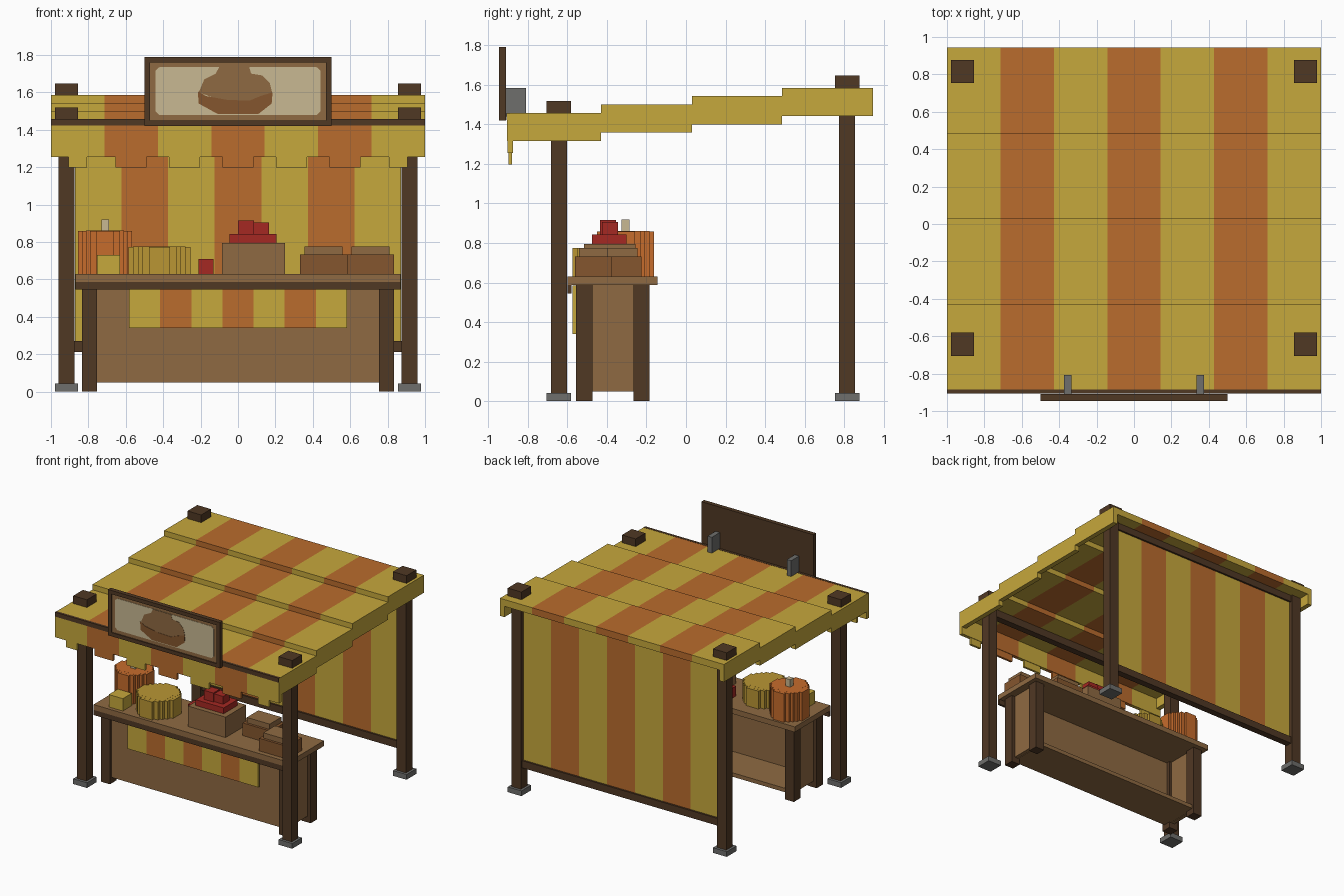
import bpy, bmesh
from mathutils import Vector

cube = bpy.data.objects.get("Cube")
if cube:
    bpy.data.objects.remove(cube, do_unlink=True)


def material(name, r, g, b):
    lin = [(c / 255 / 12.92) if c < 10 else ((c / 255 + 0.055) / 1.055) ** 2.4 for c in (r, g, b)]
    m = bpy.data.materials.new(name)
    m.use_nodes = True
    m.diffuse_color = (*lin, 1)
    m.node_tree.nodes["Principled BSDF"].inputs["Base Color"].default_value = (*lin, 1)
    return m


YELLOW = material("yellow cloth", 198, 168, 60)
ORANGE = material("orange cloth", 186, 108, 45)
DARK = material("dark wood", 80, 56, 36)
WOOD = material("light wood", 143, 106, 66)
CRATE = material("crate wood", 133, 86, 46)
STONE = material("grey stone", 110, 110, 108)
CREAM = material("cream", 200, 184, 146)
RED = material("red fruit", 165, 40, 34)
PUMPKIN = material("pumpkin orange", 198, 108, 44)
CHEESE = material("wheel gold", 186, 150, 52)


def finish(name, bm, *mats):
    me = bpy.data.meshes.new(name)
    bm.to_mesh(me)
    bm.free()
    for m in mats:
        me.materials.append(m)
    ob = bpy.data.objects.new(name, me)
    bpy.context.collection.objects.link(ob)
    return ob


def add_box(bm, x, y, z):
    """Add a box given (min, max) pairs."""
    verts = bmesh.ops.create_cube(bm, size=1)["verts"]
    for v in verts:
        v.co = Vector([(r[0] + r[1]) / 2 + c * (r[1] - r[0]) for r, c in zip((x, y, z), v.co)])


def box(name, x, y, z, mat):
    bm = bmesh.new()
    add_box(bm, x, y, z)
    return finish(name, bm, mat)


def striped(name, half, y, z, count=7):
    """Box across x, cut into equal stripes of alternating cloth."""
    bm = bmesh.new()
    add_box(bm, (-half, half), y, z)
    step = 2 * half / count
    for i in range(1, count):
        bmesh.ops.bisect_plane(bm, geom=bm.verts[:] + bm.edges[:] + bm.faces[:],
                               plane_co=(-half + i * step, 0, 0), plane_no=(1, 0, 0))
    for f in bm.faces:
        pos = (f.calc_center_median().x + half) / step
        f.material_index = min(max(int(pos), 0), count - 1) % 2
    return finish(name, bm, YELLOW, ORANGE)


def prism(name, points, y0, y1, mat):
    """Extrude an outline in the front plane."""
    bm = bmesh.new()
    face = bm.faces.new([bm.verts.new((x, y0, z)) for x, z in points])
    ext = bmesh.ops.extrude_face_region(bm, geom=[face])["geom"]
    bmesh.ops.translate(bm, vec=(0, y1 - y0, 0), verts=[v for v in ext if isinstance(v, bmesh.types.BMVert)])
    bmesh.ops.recalc_face_normals(bm, faces=bm.faces)
    return finish(name, bm, mat)


def blocky_round(name, cx, cy, r, z, mat):
    """Stepped cylinder made of crossing blocks."""
    bm = bmesh.new()
    for i, (a, b) in enumerate(((1, .34), (.85, .55), (.7, .7), (.55, .85), (.34, 1))):
        top = z[1] - 0.0004 * abs(i - 2)
        add_box(bm, (cx - a * r, cx + a * r), (cy - b * r, cy + b * r), (z[0], top))
    return finish(name, bm, mat)


def around(c, h):
    return (c - h, c + h)


SIDES = (("left", 1), ("right", -1))

# Posts with stone feet and caps
for side, s in SIDES:
    for end, y, top in (("front", -.643, 1.457), ("back", .815, 1.585)):
        x = s * .917
        box(f"{end}_{side}_post", around(x, .042), around(y, .041), (.02, top), DARK)
        box(f"{end}_{side}_foot", around(x, .061), around(y, .062), (0, .042), STONE)
        box(f"{end}_{side}_cap", around(x, .061), around(y, .062), (top - .02, top + .062), DARK)

# Stepped striped roof with side skirts
edges = (-.905, -.43, .03, .485, .945)
for i in range(4):
    top = 1.457 + i * .0427
    y = (edges[i], edges[i + 1])
    striped(f"roof_step_{i + 1}", 1, (max(y[0], -.89), y[1]), (top - .055, top))
    for side, s in SIDES:
        box(f"{side}_roof_skirt_{i + 1}", around(s * .98, .02), y, (top - .142, top - .001), YELLOW)

# Front valance with hanging tabs
striped("valance", 1, (-.904, -.876), (1.255, 1.43))
for i in range(7):
    half = .05 if i in (0, 6) else .083
    box(f"valance_tab_{i + 1}", around((i - 3) * 2 / 7, half), (-.898, -.88), (1.197, 1.257),
        ORANGE if i % 2 else YELLOW)
box("front_trim", (-.999, .999), (-.907, -.886), (1.423, 1.4585), DARK)
box("front_beam", (-.88, .88), (-.67, -.615), (1.34, 1.402), DARK)

# Back curtain and its rails
striped("back_curtain", .872, (.805, .83), (.26, 1.49))
box("curtain_top_rail", (-.88, .88), (.79, .845), (1.475, 1.532), DARK)
box("curtain_bottom_rail", (-.88, .88), (.79, .845), (.212, .27), DARK)

# Sign board with frame and painted loaf
box("sign_back", (-.5, .5), (-.93, -.91), (1.42, 1.79), DARK)
for side, s in SIDES:
    box(f"sign_frame_{side}", around(s * .485, .015), (-.945, -.925), (1.42, 1.79), DARK)
    box(f"sign_bracket_{side}", around(s * .354, .019), (-.91, -.808), (1.44, 1.585), STONE)
for part, z in (("bottom", 1.435), ("top", 1.775)):
    box(f"sign_frame_{part}", (-.47, .47), (-.945, -.925), around(z, .015), DARK)
box("sign_panel", (-.47, .47), (-.936, -.925), (1.45, 1.76), WOOD)
cream = [(sx * a, 1.607 + sz * b) for sx, sz, pts in (
    (1, 1, ((.44, .11), (.42, .128))), (-1, 1, ((.42, .128), (.44, .11))),
    (-1, -1, ((.44, .11), (.42, .128))), (1, -1, ((.42, .128), (.44, .11)))) for a, b in pts]
prism("sign_face", cream, -.938, -.93, CREAM)
prism("sign_loaf_top", [(-.1, 1.735), (.06, 1.735), (.07, 1.70), (.13, 1.69), (.17, 1.65), (.185, 1.59),
                        (.1, 1.55), (-.1, 1.56), (-.21, 1.60), (-.18, 1.67), (-.12, 1.70)],
      -.94, -.932, WOOD)
prism("sign_loaf_base", [(-.215, 1.605), (-.17, 1.58), (-.06, 1.56), (.06, 1.555), (.12, 1.58), (.185, 1.6),
                         (.18, 1.54), (.11, 1.485), (-.11, 1.485), (-.21, 1.54)],
      -.942, -.934, CRATE)

# Counter
box("counter_top", (-.87, .87), (-.6, -.145), (.587, .63), WOOD)
box("counter_front_rail", (-.87, .87), (-.599, -.58), (.545, .588), DARK)
box("counter_front_panel", (-.77, .77), (-.535, -.505), (.048, .588), WOOD)
box("counter_shelf", (-.77, .77), (-.52, -.2), (.048, .08), WOOD)
for side, s in SIDES:
    box(f"counter_{side}_panel", around(s * .79, .015), (-.5, -.24), (.048, .588), WOOD)
    for end, y in (("front", -.515), ("back", -.225)):
        box(f"counter_{end}_{side}_leg", around(s * .795, .04), around(y, .041), (0, .588), DARK)
striped("counter_cloth", .583, (-.575, -.556), (.34, .586))

# Goods on the counter
blocky_round("pumpkin", -.711, -.307, .144, (.63, .86), PUMPKIN)
box("pumpkin_stem", around(-.71, .021), around(-.306, .021), (.855, .92), CREAM)
blocky_round("cheese_wheel", -.42, -.41, .165, (.63, .775), CHEESE)
box("cheese_block", (-.755, -.63), (-.57, -.455), (.63, .73), YELLOW)
box("loose_fruit", around(-.17, .04), around(-.3, .04), (.63, .71), RED)
box("fruit_crate", (-.085, .25), (-.515, -.255), (.63, .795), WOOD)
box("fruit_layer", (-.045, .205), (-.475, -.3), (.79, .842), RED)
box("fruit_top_left", (0, .085), (-.435, -.355), (.84, .915), RED)
box("fruit_top_right", (.08, .165), (-.425, -.345), (.84, .905), RED)
for name, x, y in (("inner", .457, -.32), ("outer", .708, -.468)):
    box(f"{name}_box", around(x, .126), around(y, .094), (.63, .732), CRATE)
    box(f"{name}_box_lid", around(x, .102), around(y, .074), (.73, .775), WOOD)
